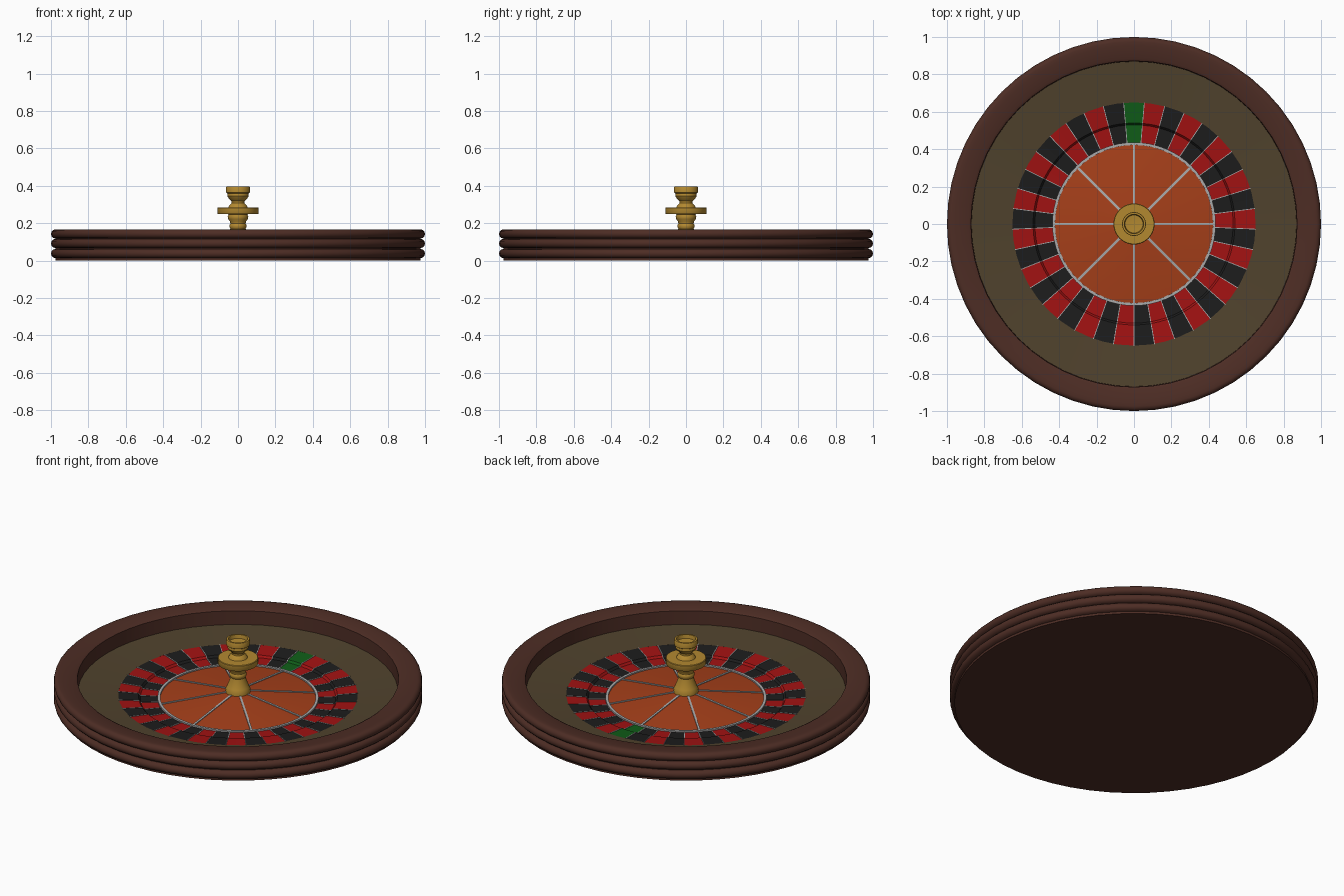
import bpy, bmesh
from math import pi, sin, cos, radians

if "Cube" in bpy.data.objects:
    bpy.data.objects.remove(bpy.data.objects["Cube"])


def material(name, rgb):
    m = bpy.data.materials.new(name)
    m.diffuse_color = (*rgb, 1)
    m.use_nodes = True
    m.node_tree.nodes["Principled BSDF"].inputs["Base Color"].default_value = m.diffuse_color
    return m


WOOD = material("dark_wood", (0.075, 0.026, 0.018))
TRACK = material("olive_track", (0.08, 0.055, 0.026))
ORANGE = material("orange_wood", (0.38, 0.05, 0.01))
SILVER = material("silver", (0.4, 0.4, 0.4))
GOLD = material("brass", (0.45, 0.25, 0.03))
RED = material("red", (0.36, 0.006, 0.006))
BLACK = material("black", (0.012, 0.012, 0.012))
GREEN = material("green", (0.005, 0.11, 0.009))


def finish(name, bm, mats, smooth=None):
    bmesh.ops.remove_doubles(bm, verts=bm.verts, dist=1e-5)
    bmesh.ops.recalc_face_normals(bm, faces=bm.faces)
    me = bpy.data.meshes.new(name)
    bm.to_mesh(me)
    bm.free()
    for m in mats:
        me.materials.append(m)
    ob = bpy.data.objects.new(name, me)
    bpy.context.collection.objects.link(ob)
    if smooth:
        bpy.ops.object.select_all(action='DESELECT')
        ob.select_set(True)
        bpy.context.view_layer.objects.active = ob
        bpy.ops.object.shade_smooth_by_angle(angle=radians(smooth))
    return ob


def lathe(name, profile, mat, sides=48, closed=False, smooth=35):
    """Spin an (r, z) profile round the z axis."""
    bm = bmesh.new()
    pts = profile + profile[:1] if closed else profile
    vs = [bm.verts.new((r, 0, z)) for r, z in pts]
    es = [bm.edges.new(p) for p in zip(vs, vs[1:])]
    bmesh.ops.spin(bm, geom=vs + es, cent=(0, 0, 0), axis=(0, 0, 1),
                   angle=2 * pi, steps=sides, use_merge=True)
    return finish(name, bm, [mat], smooth)


# Outer rim with three rounded ribs and a closed underside
rim = [(0, 0), (0.975, 0)]
for zc in (0.038, 0.092, 0.143):
    for k in range(7):
        a = -pi / 2 + pi * k / 6
        rim.append((0.975 + 0.025 * cos(a), zc + 0.0245 * sin(a)))
rim += [(0.955, 0.165), (0.885, 0.163), (0.872, 0.156), (0.868, 0.05)]
lathe("outer_rim", rim, WOOD, sides=56)

# Sloping ball track
lathe("ball_track", [(0.872, 0.076), (0.76, 0.068), (0.65, 0.06), (0.65, 0.03)], TRACK)

# 37 coloured pockets: zero at the back, then red and black clockwise
N = 37
STEP = 2 * pi / N
POCKET = [(0.652, 0.06), (0.54, 0.052), (0.53, 0.04), (0.425, 0.037)]


def pocket_angle(i):
    return pi / 2 - i * STEP


bm = bmesh.new()
for i in range(N):
    rows = []
    for s in (-0.5, 0, 0.5):
        a = pocket_angle(i + s)
        rows.append([bm.verts.new((r * cos(a), r * sin(a), z)) for r, z in POCKET])
    for p, q in zip(rows, rows[1:]):
        for k in range(len(POCKET) - 1):
            f = bm.faces.new((p[k], q[k], q[k + 1], p[k + 1]))
            f.material_index = 0 if i == 0 else 1 + (i + 1) % 2
finish("number_pockets", bm, [GREEN, RED, BLACK])


def strips(name, angles, path, width, mat):
    """Thin raised radial bars whose tops follow an (r, z) path."""
    bm = bmesh.new()
    for a in angles:
        prev = None
        for r, z in path:
            ring = [bm.verts.new((r * cos(a) - w * sin(a), r * sin(a) + w * cos(a), h))
                    for w, h in ((-width / 2, z - 0.012), (width / 2, z - 0.012),
                                 (width / 2, z), (-width / 2, z))]
            if prev:
                for k in range(4):
                    j = (k + 1) % 4
                    bm.faces.new((prev[k], prev[j], ring[j], ring[k]))
            else:
                bm.faces.new(ring)
            prev = ring
        bm.faces.new(prev)
    finish(name, bm, [mat])


# Pocket dividers
strips("pocket_dividers", [pocket_angle(i + 0.5) for i in range(N)],
       [(r, z + 0.003) for r, z in POCKET], 0.004, SILVER)

# Central cone, silver ring and eight spokes
lathe("centre_cone", [(0.43, 0.037), (0.05, 0.082), (0, 0.083)], ORANGE)
lathe("silver_ring", [(0.437, 0.034), (0.437, 0.046), (0.422, 0.046), (0.422, 0.034)],
      SILVER, sides=64, closed=True)
strips("spokes", [k * pi / 4 for k in range(8)], [(0.04, 0.087), (0.425, 0.042)],
       0.012, SILVER)

# Turned brass spindle with a hollow top cup
spindle = [(0.067, 0.075), (0.067, 0.1), (0.06, 0.112), (0.046, 0.15), (0.041, 0.17),
           (0.046, 0.18), (0.046, 0.19), (0.041, 0.198), (0.042, 0.208), (0.052, 0.222),
           (0.055, 0.235), (0.05, 0.248), (0.108, 0.25), (0.11, 0.253), (0.11, 0.282),
           (0.107, 0.285), (0.052, 0.285), (0.046, 0.297), (0.034, 0.308), (0.034, 0.318),
           (0.05, 0.333), (0.057, 0.345), (0.055, 0.358), (0.064, 0.364), (0.064, 0.393),
           (0.062, 0.396), (0.052, 0.396), (0.048, 0.375), (0, 0.37)]
lathe("spindle", spindle, GOLD, sides=32)
